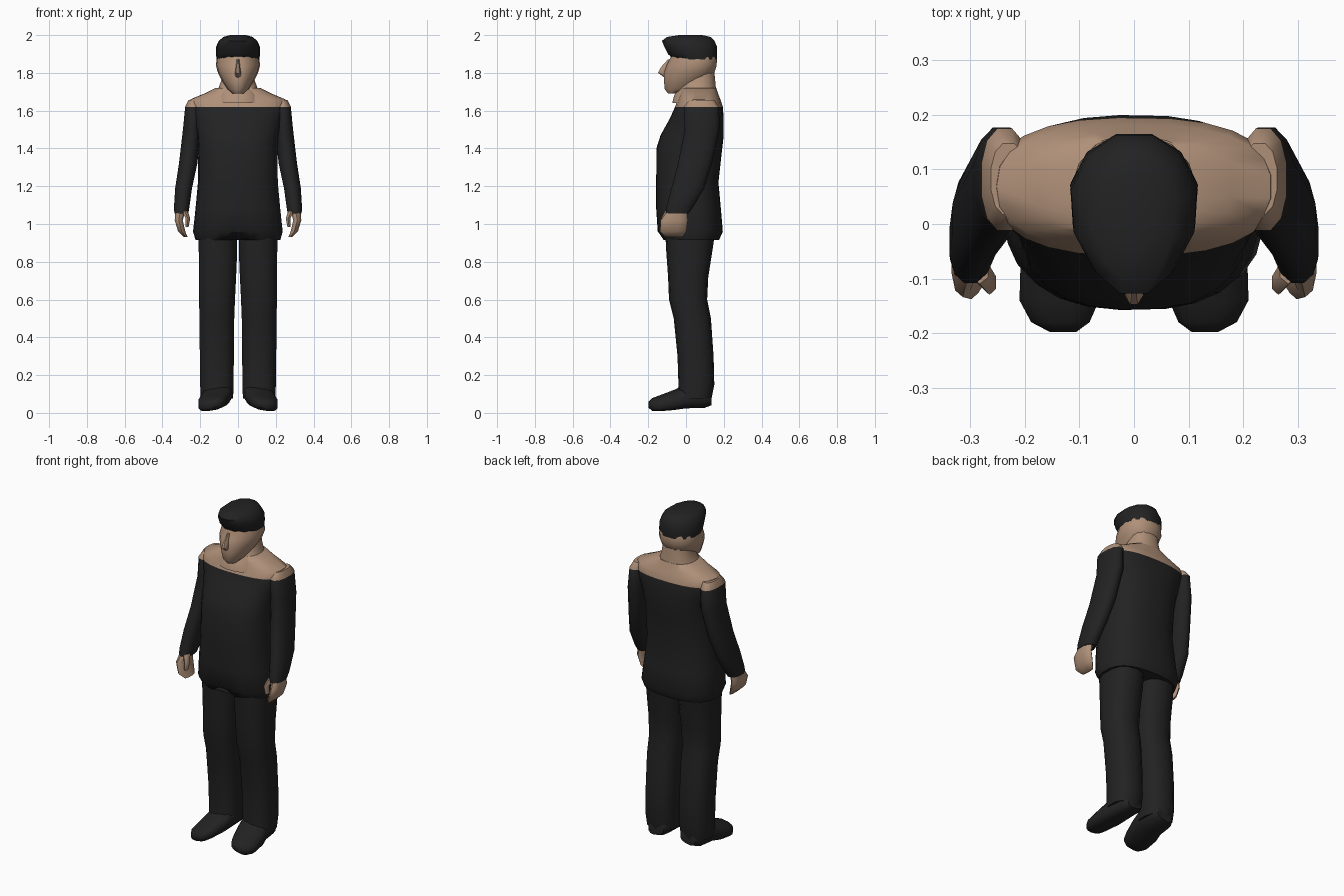
import bpy, bmesh, math
from mathutils import Vector


def material(name, rgb):
    m = bpy.data.materials.new(name)
    m.diffuse_color = (*rgb, 1)
    return m


BLACK = material("black cloth", (0.016, 0.016, 0.016))
SKIN = material("skin", (0.43, 0.28, 0.19))


def loft(name, rings, sides, mats, power=2.3, taper=0.0, axis="z", side=1,
         rule=None, shape=None):
    """Rings are (level, centre x, low, high, half width); low/high run along y, or z for axis y."""
    bm = bmesh.new()
    loops = []
    for level, cx, lo, hi, rx in rings:
        loop = []
        for i in range(sides):
            a = 2 * math.pi * (i + 0.5) / sides
            c, s = math.cos(a), math.sin(a)
            u = math.copysign(abs(c) ** (2 / power), c)
            v = math.copysign(abs(s) ** (2 / power), s)
            u *= 1 - taper * max(0, -v)
            x, w = cx + rx * u, (lo + hi) / 2 + v * (hi - lo) / 2
            p = Vector((x, w, level) if axis == "z" else (x, level, w))
            if shape:
                p = shape(p)
            p.x *= side
            loop.append(bm.verts.new(p))
        loops.append(loop)
    for a, b in zip(loops, loops[1:]):
        for i in range(sides):
            j = (i + 1) % sides
            bm.faces.new((a[i], a[j], b[j], b[i]))
    bm.faces.new(loops[0])
    bm.faces.new(loops[-1])
    bmesh.ops.recalc_face_normals(bm, faces=bm.faces)
    if rule:
        for f in bm.faces:
            f.material_index = int(rule(f.calc_center_median()))
    me = bpy.data.meshes.new(name)
    bm.to_mesh(me)
    bm.free()
    for m in mats:
        me.materials.append(m)
    ob = bpy.data.objects.new(name, me)
    bpy.context.collection.objects.link(ob)
    bpy.ops.object.select_all(action="DESELECT")
    ob.select_set(True)
    bpy.context.view_layer.objects.active = ob
    bpy.ops.object.shade_smooth_by_angle(angle=math.radians(50))
    return ob


# Jacket with bare shoulders; a small notch in the front hem
def hem_notch(p):
    if p.z < 0.93 and abs(p.x) < 0.04 and p.y < 0:
        p.z += 0.04
    return p


loft("jacket_and_shoulders", [
    (0.915, 0, -0.12, 0.175, 0.225), (0.96, 0, -0.15, 0.195, 0.238),
    (1.08, 0, -0.158, 0.185, 0.225), (1.22, 0, -0.158, 0.172, 0.212),
    (1.40, 0, -0.157, 0.192, 0.21), (1.47, 0, -0.135, 0.20, 0.215),
    (1.56, 0, -0.085, 0.20, 0.235), (1.62, 0, -0.058, 0.195, 0.26),
    (1.66, 0, -0.045, 0.182, 0.252), (1.69, 0, -0.035, 0.17, 0.18),
    (1.72, 0, -0.03, 0.16, 0.12)],
    25, [BLACK, SKIN], power=2.5, shape=hem_notch, rule=lambda c: c.z > 1.615)

# Neck
loft("neck", [
    (1.64, 0, -0.075, 0.165, 0.13), (1.68, 0, -0.065, 0.165, 0.12),
    (1.72, 0, -0.035, 0.16, 0.105), (1.77, 0, -0.01, 0.155, 0.086),
    (1.82, 0, 0.0, 0.15, 0.085)], 16, [SKIN])

# Head: narrow chin widening to the temples
loft("head", [
    (1.69, 0, -0.095, -0.02, 0.03), (1.715, 0, -0.115, 0.04, 0.058),
    (1.76, 0, -0.118, 0.11, 0.087), (1.80, 0, -0.118, 0.152, 0.108),
    (1.84, 0, -0.105, 0.165, 0.119), (1.88, 0, -0.085, 0.165, 0.114),
    (1.92, 0, -0.08, 0.15, 0.10)], 16, [SKIN], taper=0.25)

# Nose
loft("nose", [
    (1.775, 0, -0.115, -0.09, 0.014), (1.80, 0, -0.15, -0.09, 0.018),
    (1.83, 0, -0.135, -0.08, 0.012), (1.87, 0, -0.098, -0.07, 0.008)],
    8, [SKIN], power=2)


# Hair: fringe overhangs the forehead
loft("hair", [
    (1.872, 0, -0.07, 0.167, 0.117), (1.90, 0, -0.10, 0.169, 0.121),
    (1.94, 0, -0.12, 0.168, 0.119), (1.97, 0, -0.132, 0.155, 0.105),
    (1.99, 0, -0.105, 0.135, 0.08), (2.0, 0, -0.04, 0.09, 0.045)],
    12, [BLACK], power=2.1, taper=0.15)


# Shoe soles slope down toward the outside
def tilt_shoe(p):
    p.z -= 0.17 * (p.x - 0.12)
    return p


for label, s in (("left", 1), ("right", -1)):
    # Sleeve with a bare shoulder cap
    loft(label + "_sleeve", [
        (1.055, 0.30, -0.11, 0.015, 0.038), (1.09, 0.298, -0.105, 0.04, 0.042),
        (1.19, 0.288, -0.08, 0.10, 0.046), (1.32, 0.264, -0.045, 0.14, 0.05),
        (1.50, 0.243, -0.01, 0.18, 0.05), (1.62, 0.237, -0.015, 0.178, 0.044),
        (1.657, 0.23, 0.015, 0.15, 0.033)],
        12, [BLACK, SKIN], side=s, rule=lambda c: c.z > 1.63)
    # Hand curling inward to the fingertips
    loft(label + "_hand", [
        (0.93, 0.276, -0.11, -0.02, 0.01), (0.96, 0.298, -0.138, 0.002, 0.02),
        (1.02, 0.314, -0.134, 0.01, 0.022), (1.08, 0.303, -0.09, 0.005, 0.03)],
        10, [SKIN], side=s)
    loft(label + "_thumb", [
        (0.985, 0.27, -0.125, -0.09, 0.01), (1.03, 0.265, -0.13, -0.085, 0.014),
        (1.07, 0.283, -0.11, -0.06, 0.018)], 6, [SKIN], power=2, side=s)
    # Trouser leg
    loft(label + "_trouser_leg", [
        (0.075, 0.112, -0.045, 0.135, 0.088), (0.15, 0.112, -0.04, 0.15, 0.09),
        (0.30, 0.112, -0.045, 0.146, 0.092), (0.50, 0.112, -0.065, 0.132, 0.094),
        (0.60, 0.111, -0.09, 0.112, 0.097), (0.72, 0.108, -0.095, 0.118, 0.10),
        (0.86, 0.106, -0.105, 0.14, 0.104), (0.96, 0.106, -0.11, 0.155, 0.104)],
        14, [BLACK], side=s, power=2.5)
    # Shoe, toe turned slightly outward
    loft(label + "_shoe", [
        (0.135, 0.105, 0.04, 0.11, 0.05), (0.10, 0.108, 0.028, 0.15, 0.075),
        (0.0, 0.112, 0.026, 0.15, 0.083), (-0.06, 0.124, 0.02, 0.12, 0.086),
        (-0.14, 0.137, 0.015, 0.092, 0.075), (-0.18, 0.135, 0.016, 0.078, 0.055),
        (-0.198, 0.13, 0.03, 0.06, 0.025)],
        12, [BLACK], axis="y", side=s, power=2.6, shape=tilt_shoe)
